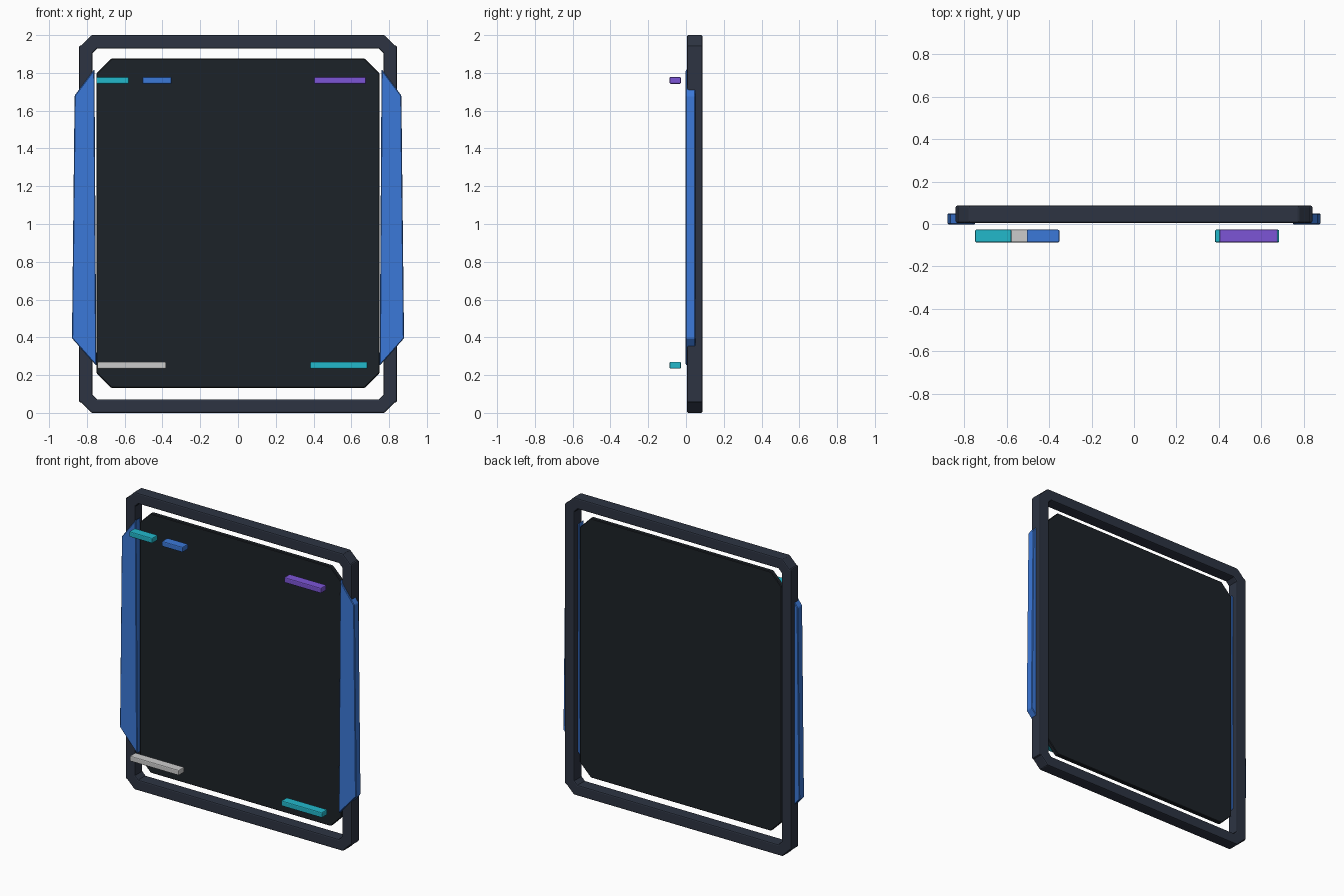
import bpy, bmesh, math
from mathutils import Matrix

if "Cube" in bpy.data.objects:
    bpy.data.objects.remove(bpy.data.objects["Cube"])


def material(name, rgb):
    m = bpy.data.materials.new(name)
    m.diffuse_color = (*rgb, 1)
    m.use_nodes = True
    m.node_tree.nodes["Principled BSDF"].inputs["Base Color"].default_value = m.diffuse_color
    return m


SLATE = material("slate", (0.026, 0.034, 0.055))
BLACK = material("black", (0.012, 0.016, 0.021))
BLUE = material("blue", (0.044, 0.19, 0.69))
CYAN = material("cyan", (0.016, 0.48, 0.60))
PURPLE = material("purple", (0.20, 0.09, 0.67))
WHITE = material("white", (0.75, 0.76, 0.76))


def finish(bm, name, mat, bevel, segments=2):
    bmesh.ops.recalc_face_normals(bm, faces=bm.faces)
    mesh = bpy.data.meshes.new(name)
    bm.to_mesh(mesh)
    bm.free()
    mesh.materials.append(mat)
    ob = bpy.data.objects.new(name, mesh)
    bpy.context.collection.objects.link(ob)
    if bevel:
        mod = ob.modifiers.new("Bevel", 'BEVEL')
        mod.width, mod.segments = bevel, segments
    return ob


def box(name, centre, size, mat, bevel, angle=0):
    bm = bmesh.new()
    bmesh.ops.create_cube(bm, size=1)
    bm.transform(Matrix.Translation(centre) @ Matrix.Rotation(angle, 4, 'Y')
                 @ Matrix.Diagonal((*size, 1)))
    return finish(bm, name, mat, bevel)


def plate(name, outline, y0, y1, mat, bevel):
    # outline in x, z extruded along y
    bm = bmesh.new()
    face = bm.faces.new([bm.verts.new((x, y0, z)) for x, z in outline])
    ext = bmesh.ops.extrude_face_region(bm, geom=[face])
    for v in ext["geom"]:
        if isinstance(v, bmesh.types.BMVert):
            v.co.y = y1
    return finish(bm, name, mat, bevel, 1)


# Outer frame: four rails and four diagonal corner joints
FY, FD, W = 0.046, 0.082, 0.072
for side, s in (("left", -1), ("right", 1)):
    box(f"frame_{side}_rail", (s * (0.842 - W / 2), FY, 1), (W, FD, 1.89), SLATE, 0.008)
for end, z in (("bottom", W / 2), ("top", 2 - W / 2)):
    box(f"frame_{end}_rail", (0, FY, z), (1.56, FD, W), SLATE, 0.008)
    for side, s in (("left", -1), ("right", 1)):
        t = 1 if end == "top" else -1
        box(f"frame_{end}_{side}_corner", (s * 0.784, FY, 1 + t * 0.941),
            (0.10, FD, W), SLATE, 0.008, s * t * math.radians(45))

# Dark panel with clipped corners
px, pz, c = 0.75, 0.872, 0.08
quarter = [(px, pz - c), (px - c, pz)]
half = quarter + [(-x, z) for x, z in reversed(quarter)]
outline = [(x, 1.004 + z) for x, z in half] + [(-x, 1.004 - z) for x, z in half]
plate("panel", outline, 0.027, 0.057, BLACK, 0.004)

# Blue side fins
fin = [(0.76, 1.82), (0.865, 1.68), (0.879, 0.395), (0.75, 0.25)]
for side, s in (("left", -1), ("right", 1)):
    plate(f"{side}_fin", [(s * x, z) for x, z in fin], -0.002, 0.05, BLUE, 0.004)

# Floating indicator bars in front of the panel
for name, x0, x1, z, mat in (
        ("upper_left_bar", -0.75, -0.578, 1.76, CYAN),
        ("upper_middle_bar", -0.506, -0.352, 1.76, BLUE),
        ("upper_right_bar", 0.403, 0.678, 1.76, PURPLE),
        ("lower_left_bar", -0.745, -0.38, 0.252, WHITE),
        ("lower_right_bar", 0.382, 0.685, 0.252, CYAN)):
    box(name, ((x0 + x1) / 2, -0.057, z), (x1 - x0, 0.06, 0.036), mat, 0.006)
